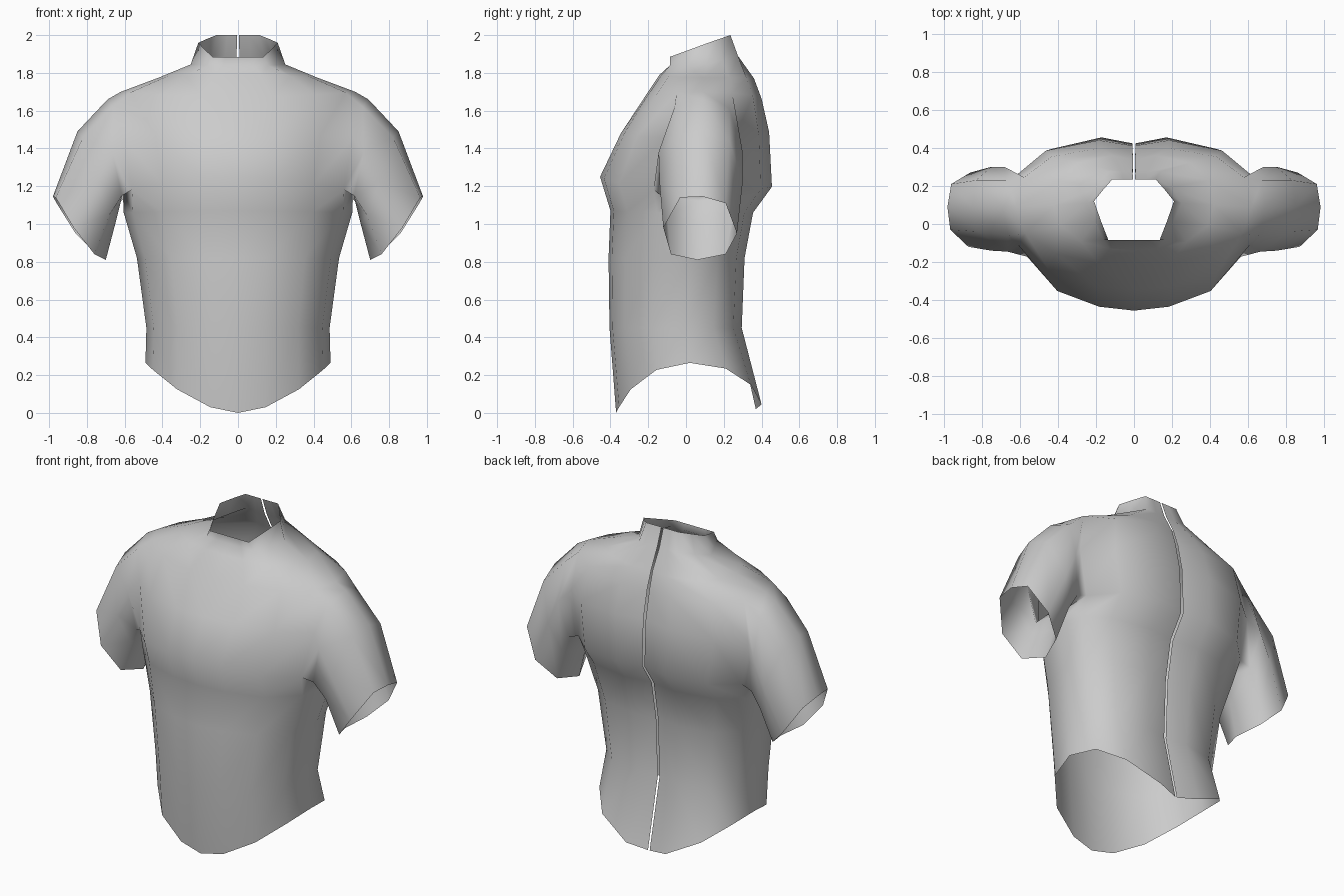
import bpy, bmesh

if "Cube" in bpy.data.objects:
    bpy.data.objects.remove(bpy.data.objects["Cube"])

# Half cross-section, front centre -> side -> back opening (width and depth fractions)
BODY_W = (0, .30, .66, .92, 1, .93, .70, .28, .012)
BODY_D = (1, .96, .80, .45, 0, .50, .85, 1, .92)
NECK_W = (0, .32, .64, .83, 1, .78, .54, .27, .028)
NECK_D = (1, 1, 1, .5, 0, .5, 1, 1, 1)

# half width, side y, front y, back y, front z, side z, back z
BODY = [
    (.49, .02, -.37, .40, .00, .265, .02),
    (.485, .00, -.405, .295, .45, .45, .45),
    (.535, .02, -.41, .31, .82, .82, .82),
    (.605, .05, -.40, .355, 1.07, 1.06, 1.06),
    (.61, .06, -.455, .455, 1.25, 1.17, 1.20),
    (.66, .08, -.345, .44, 1.48, 1.45, 1.49),
    (.62, .09, -.22, .40, 1.67, 1.70, 1.66),
    (.42, .10, -.14, .36, 1.79, 1.775, 1.77),
]
NECK = [
    (.25, .11, -.085, .275, 1.84, 1.845, 1.89),
    (.21, .12, -.085, .235, 1.885, 1.96, 2.00),
]
# Sleeve rings, starting under the arm and going round by the front
SLEEVE = [
    [(.62, .07, 1.12), (.615, -.13, 1.15), (.665, -.145, 1.38), (.66, -.06, 1.62),
     (.69, .09, 1.66), (.67, .23, 1.61), (.68, .30, 1.38), (.635, .26, 1.15)],
    [(.65, .07, 1.00), (.68, -.10, 1.05), (.75, -.14, 1.22), (.82, -.04, 1.46),
     (.85, .09, 1.49), (.83, .23, 1.44), (.75, .30, 1.22), (.69, .25, 1.05)],
    [(.70, .06, .81), (.76, -.08, .84), (.87, -.12, .98), (.965, -.03, 1.14),
     (.98, .09, 1.145), (.96, .21, 1.11), (.86, .27, .95), (.75, .21, .84)],
]
ARM_LOW, ARM_HIGH = 4, 6     # body levels that bound the armhole


def ring_points(level, widths, depths, neck):
    w, ys, yf, yb, zf, zs, zb = level
    pts = []
    for j, (f, d) in enumerate(zip(widths, depths)):
        y_end, z_end = (yf, zf) if j < 4 else (yb, zb)
        k = 1 - d if neck else f ** 1.8
        pts.append((w * f, ys + (y_end - ys) * d, z_end + (zs - z_end) * k))
    return pts


def add_half(bm, side):
    def verts(pts):
        return [bm.verts.new((side * x, y, z)) for x, y, z in pts]

    # Body and collar
    rings = [verts(ring_points(l, BODY_W, BODY_D, False)) for l in BODY]
    rings += [verts(ring_points(l, NECK_W, NECK_D, True)) for l in NECK]
    for i in range(len(rings) - 1):
        for j in range(8):
            if ARM_LOW <= i < ARM_HIGH and j in (3, 4):
                continue     # armhole
            a, b = rings[i], rings[i + 1]
            bm.faces.new((a[j], a[j + 1], b[j + 1], b[j]))

    # Sleeve
    lo, mid, hi = rings[ARM_LOW:ARM_HIGH + 1]
    loops = [[lo[4], lo[3], mid[3], hi[3], hi[4], hi[5], mid[5], lo[5]]]
    loops += [verts(p) for p in SLEEVE]
    for a, b in zip(loops, loops[1:]):
        for j in range(8):
            k = (j + 1) % 8
            bm.faces.new((a[j], a[k], b[k], b[j]))


bm = bmesh.new()
for side in (1, -1):
    add_half(bm, side)
# Drop unused points and join the halves down the front only
bmesh.ops.delete(bm, geom=[v for v in bm.verts if not v.link_faces], context='VERTS')
front = [v for v in bm.verts if abs(v.co.x) < 1e-5]
bmesh.ops.remove_doubles(bm, verts=front, dist=1e-4)
bmesh.ops.recalc_face_normals(bm, faces=bm.faces)
# Face outward: the front chest must look toward -y
chest = min(bm.faces, key=lambda f: f.calc_center_median().y)
if chest.normal.y > 0:
    bmesh.ops.reverse_faces(bm, faces=bm.faces)

mesh = bpy.data.meshes.new("shirt")
bm.to_mesh(mesh)
bm.free()
shirt = bpy.data.objects.new("shirt", mesh)
bpy.context.collection.objects.link(shirt)

cloth = bpy.data.materials.new("grey cloth")
cloth.diffuse_color = (.6, .6, .6, 1)
cloth.use_nodes = True
cloth.node_tree.nodes["Principled BSDF"].inputs["Base Color"].default_value = cloth.diffuse_color
mesh.materials.append(cloth)
mesh.polygons.foreach_set("use_smooth", [True] * len(mesh.polygons))
